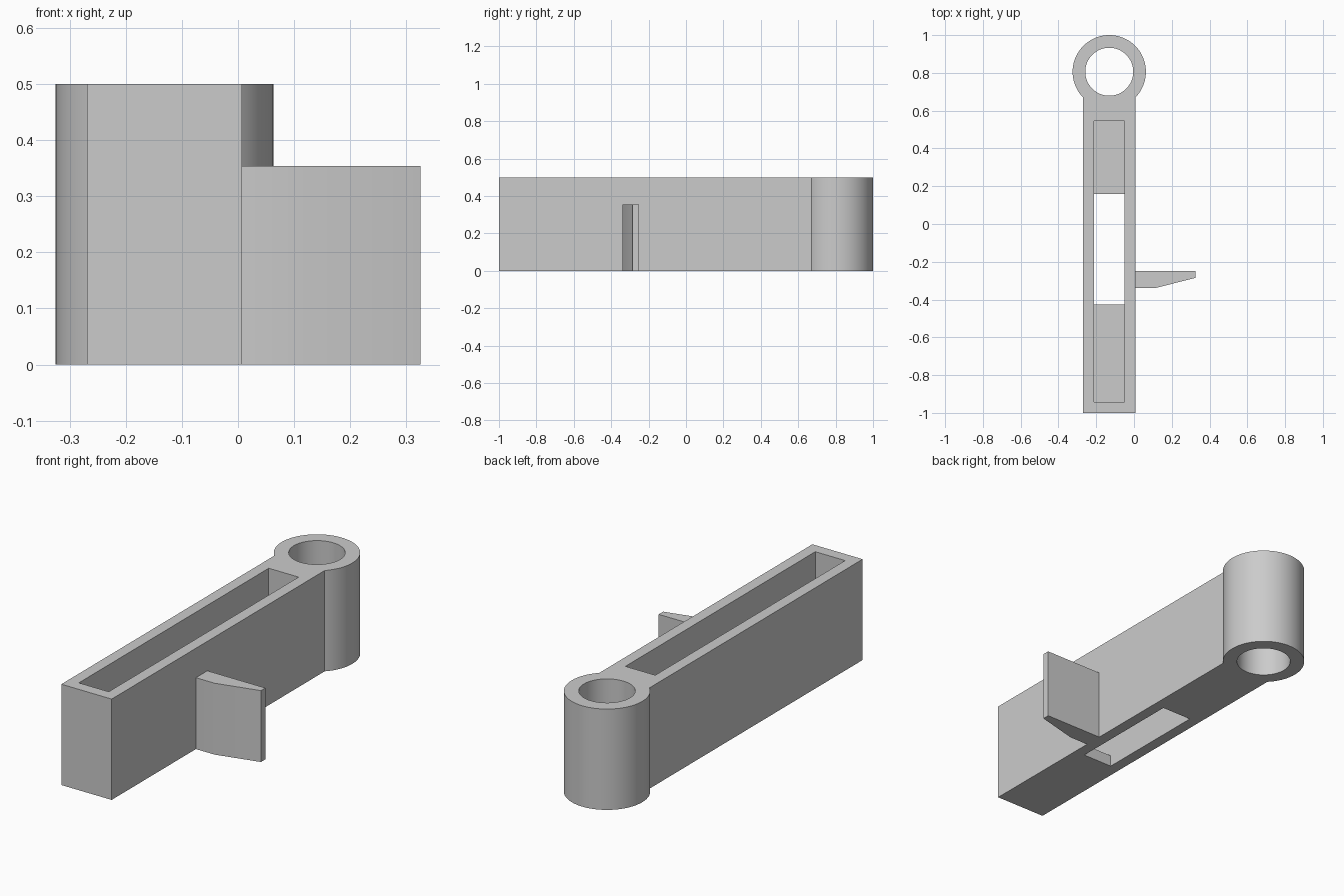
import bpy, bmesh, math

if "Cube" in bpy.data.objects:
    bpy.data.objects.remove(bpy.data.objects["Cube"], do_unlink=True)

HEIGHT = 0.5
AXIS_X = -0.131                      # centre line of arm and ring
RING_Y, RING_R, BORE_R = 0.806, 0.194, 0.127
FLOOR = 0.057

grey = bpy.data.materials.new("plain grey")
grey.use_nodes = True
grey.diffuse_color = (0.6, 0.6, 0.6, 1)
grey.node_tree.nodes["Principled BSDF"].inputs["Base Color"].default_value = (0.6, 0.6, 0.6, 1)


def prism(name, outline, z0, z1):
    """Extrude a counter-clockwise xy outline from z0 to z1."""
    bm = bmesh.new()
    face = bm.faces.new([bm.verts.new((x, y, z0)) for x, y in outline])
    top = bmesh.ops.extrude_face_region(bm, geom=[face])["geom"]
    bmesh.ops.translate(bm, vec=(0, 0, z1 - z0),
                        verts=[v for v in top if isinstance(v, bmesh.types.BMVert)])
    bmesh.ops.recalc_face_normals(bm, faces=bm.faces)
    mesh = bpy.data.meshes.new(name)
    bm.to_mesh(mesh)
    bm.free()
    mesh.materials.append(grey)
    obj = bpy.data.objects.new(name, mesh)
    bpy.context.collection.objects.link(obj)
    return obj


def box(name, half_width, y0, y1, z0, z1):
    a, b = AXIS_X - half_width, AXIS_X + half_width
    return prism(name, [(a, y0), (b, y0), (b, y1), (a, y1)], z0, z1)


def disc(name, radius, z0, z1, sides=96):
    angles = [math.tau * i / sides for i in range(sides)]
    return prism(name, [(AXIS_X + radius * math.cos(t), RING_Y + radius * math.sin(t))
                        for t in angles], z0, z1)


def combine(target, tool, operation):
    """Apply a boolean and discard the tool."""
    tool.hide_render = True
    mod = target.modifiers.new("shape", "BOOLEAN")
    mod.operation, mod.object, mod.solver = operation, tool, "EXACT"
    bpy.context.view_layer.objects.active = target
    bpy.ops.object.modifier_apply(modifier=mod.name)
    bpy.data.objects.remove(tool, do_unlink=True)


# Arm with ring end, open pocket, slot through its floor, and bore
arm = box("arm_with_ring", 0.138, -1, RING_Y, 0, HEIGHT)
combine(arm, disc("ring", RING_R, 0, HEIGHT), "UNION")
combine(arm, disc("bore", BORE_R, -0.1, HEIGHT + 0.1), "DIFFERENCE")
combine(arm, box("pocket", 0.082, -0.943, 0.545, FLOOR, HEIGHT + 0.1), "DIFFERENCE")
combine(arm, box("floor_slot", 0.082, -0.427, 0.16, -0.1, FLOOR + 0.1), "DIFFERENCE")

# Tapered side fin
fin = prism("side_fin", [(0, -0.34), (0.11, -0.34), (0.325, -0.285),
                         (0.325, -0.25), (0, -0.25)], 0, 0.354)

# Smooth round walls, sharp corners
for obj in (arm, fin):
    bpy.ops.object.select_all(action="DESELECT")
    obj.select_set(True)
    bpy.context.view_layer.objects.active = obj
    bpy.ops.object.shade_smooth_by_angle(angle=math.radians(30))
